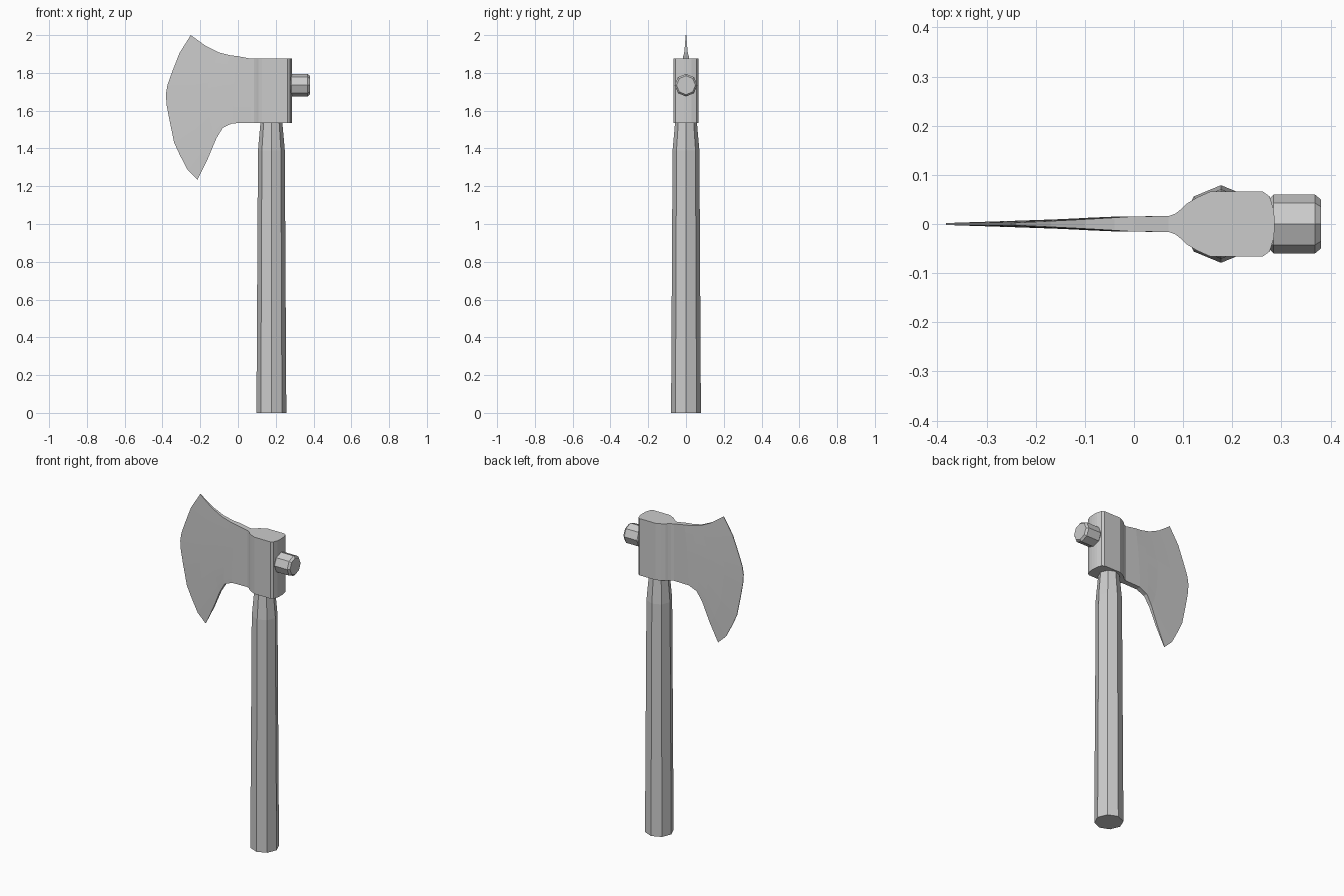
import bpy, bmesh, math
from mathutils import Vector

if "Cube" in bpy.data.objects:
    bpy.data.objects.remove(bpy.data.objects["Cube"])

steel = bpy.data.materials.new("plain_grey")
steel.diffuse_color = (0.6, 0.6, 0.6, 1)
steel.use_nodes = True
steel.node_tree.nodes["Principled BSDF"].inputs["Base Color"].default_value = steel.diffuse_color


def finish(name, bm):
    bmesh.ops.remove_doubles(bm, verts=bm.verts, dist=0.0001)
    bmesh.ops.recalc_face_normals(bm, faces=bm.faces)
    mesh = bpy.data.meshes.new(name)
    bm.to_mesh(mesh)
    bm.free()
    mesh.materials.append(steel)
    obj = bpy.data.objects.new(name, mesh)
    bpy.context.collection.objects.link(obj)
    return obj


def octagon_loft(name, centre, axis, stations):
    """Eight-sided solid through (position along axis, radius) stations."""
    bm = bmesh.new()
    rings = []
    for pos, r in stations:
        ring = []
        for i in range(8):
            a = i * math.pi / 4
            c, s = r * math.cos(a), r * math.sin(a)
            off = (c, s, pos) if axis == "z" else (pos, c, s)
            ring.append(bm.verts.new(Vector(centre) + Vector(off)))
        rings.append(ring)
    for a, b in zip(rings, rings[1:]):
        for i in range(8):
            j = (i + 1) % 8
            bm.faces.new((a[i], a[j], b[j], b[i]))
    bm.faces.new(rings[0])
    bm.faces.new(rings[-1])
    return finish(name, bm)


# Tapered handle, narrowing where it enters the head
octagon_loft("handle", (0.177, 0, 0), "z",
             [(0, 0.079), (1.39, 0.071), (1.535, 0.058), (1.6, 0.056)])

# Hammer stud on the back of the head
octagon_loft("back_stud", (0, 0, 1.735), "x",
             [(0.272, 0.048), (0.284, 0.06), (0.368, 0.06), (0.38, 0.05)])

# Head: eye block joined to the blade
bm = bmesh.new()
Z0, Z1 = 1.535, 1.875
half = [(0.07, 0.016), (0.084, 0.021), (0.097, 0.031), (0.108, 0.042),
        (0.128, 0.054), (0.155, 0.066), (0.262, 0.066), (0.276, 0.056),
        (0.284, 0.03), (0.286, 0.01)]
outline = half + [(x, -y) for x, y in reversed(half)]
low = [bm.verts.new((x, y, Z0)) for x, y in outline]
high = [bm.verts.new((x, y, Z1)) for x, y in outline]
for i in range(len(outline) - 1):
    bm.faces.new((low[i], low[i + 1], high[i + 1], high[i]))
bm.faces.new(low)
bm.faces.new(high)

# Blade: columns run from the upper curve to the lower curve
upper = [(0.07, Z1), (0.0, 1.888), (-0.04, 1.893), (-0.10, 1.908),
         (-0.17, 1.942), (-0.25, 2.0)]
lower = [(0.07, Z0), (-0.03, 1.533), (-0.08, 1.51), (-0.114, 1.455),
         (-0.16, 1.345), (-0.214, 1.235)]
thick = [0.016, 0.0155, 0.013, 0.0095, 0.006, 0.002]
edge = [(-0.25, 2.0), (-0.31, 1.905), (-0.347, 1.81), (-0.374, 1.735),
        (-0.382, 1.685), (-0.378, 1.63), (-0.363, 1.55), (-0.338, 1.43),
        (-0.308, 1.365), (-0.266, 1.285), (-0.214, 1.235)]
rows = len(edge)
sides = {}
for s in (1, -1):
    grid = []
    for k, (u, l, h) in enumerate(zip(upper, lower, thick)):
        w = (k / 5) ** 2
        col = []
        for ex, ez in edge:
            t = (2.0 - ez) / 0.765
            bow = ex - (-0.25 + 0.036 * t)
            x = u[0] + (l[0] - u[0]) * t + bow * w
            col.append(bm.verts.new((x, s * h, u[1] + (l[1] - u[1]) * t)))
        grid.append(col)
    for a, b in zip(grid, grid[1:]):
        for i in range(rows - 1):
            bm.faces.new((a[i], a[i + 1], b[i + 1], b[i]))
    sides[s] = grid
# Close the top, bottom and cutting edge
f, b = sides[1], sides[-1]
for k in range(5):
    for i in (0, rows - 1):
        bm.faces.new((f[k][i], f[k + 1][i], b[k + 1][i], b[k][i]))
for i in range(rows - 1):
    bm.faces.new((f[5][i], f[5][i + 1], b[5][i + 1], b[5][i]))
finish("axe_head", bm)
